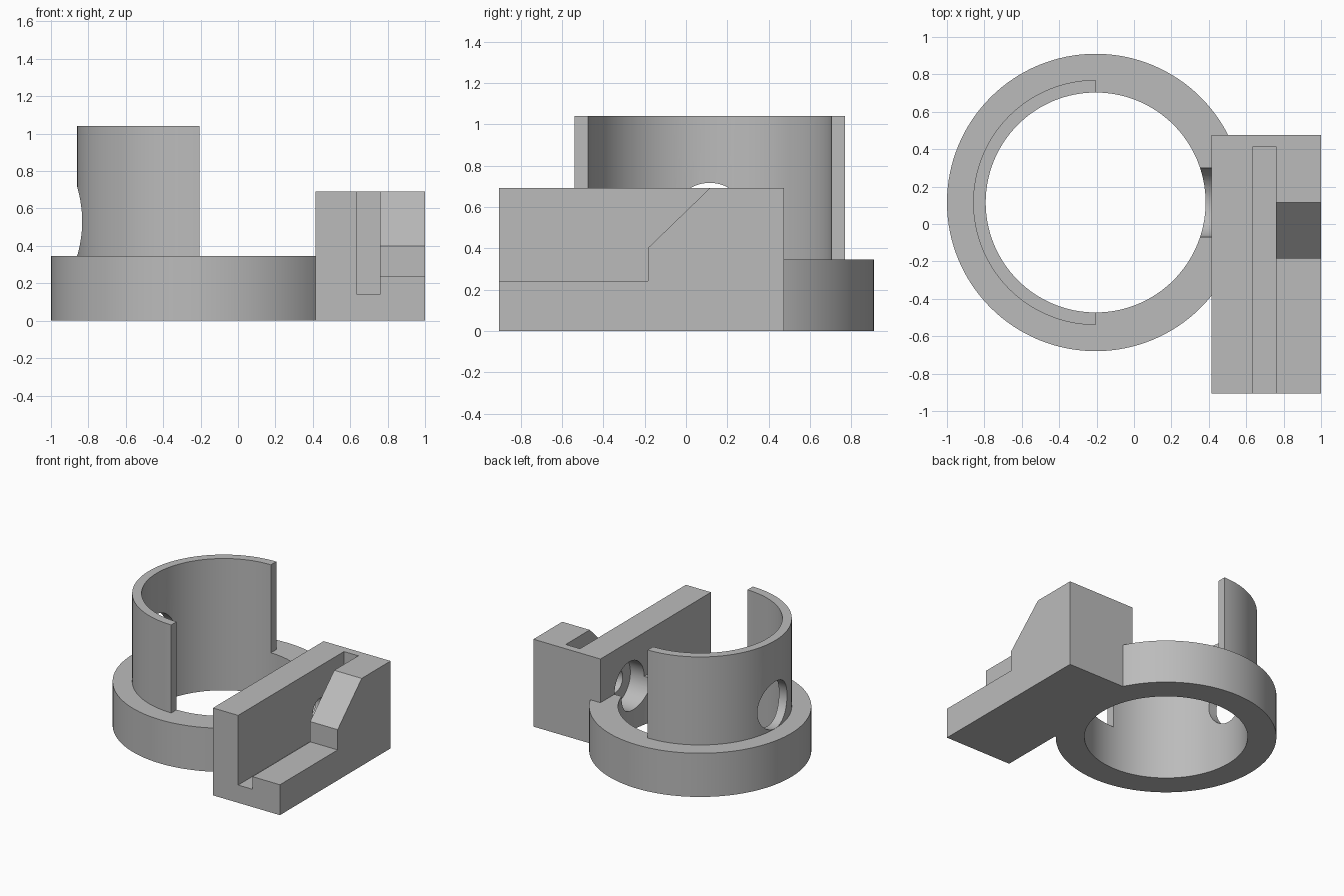
import bpy, bmesh, math

if "Cube" in bpy.data.objects:
    bpy.data.objects.remove(bpy.data.objects["Cube"])

CX, CY = -0.205, 0.115            # ring axis
R_OUT, R_WALL, R_IN = 0.795, 0.655, 0.588
RING_H, WALL_H, BLOCK_H = 0.345, 1.04, 0.69

grey = bpy.data.materials.new("plain_grey")
grey.diffuse_color = (0.5, 0.5, 0.5, 1)
grey.use_nodes = True
grey.node_tree.nodes["Principled BSDF"].inputs["Base Color"].default_value = grey.diffuse_color


def prism(name, pts, vec):
    """Solid made by extruding a closed 3D outline along vec."""
    bm = bmesh.new()
    face = bm.faces.new([bm.verts.new(p) for p in pts])
    out = bmesh.ops.extrude_face_region(bm, geom=[face])
    verts = [v for v in out["geom"] if isinstance(v, bmesh.types.BMVert)]
    bmesh.ops.translate(bm, vec=vec, verts=verts)
    bmesh.ops.recalc_face_normals(bm, faces=bm.faces)
    me = bpy.data.meshes.new(name)
    bm.to_mesh(me)
    bm.free()
    me.materials.append(grey)
    ob = bpy.data.objects.new(name, me)
    bpy.context.collection.objects.link(ob)
    return ob


def arc(r, a0, a1, n):
    return [(CX + r * math.cos(a0 + (a1 - a0) * i / n),
             CY + r * math.sin(a0 + (a1 - a0) * i / n)) for i in range(n + 1)]


def disc(name, r, z0, z1):
    return prism(name, [(x, y, z0) for x, y in arc(r, 0, math.tau, 128)[:-1]], (0, 0, z1 - z0))


def bore(name, r, z, x0, x1):
    """Cylinder lying along x, on the ring's centre plane."""
    pts = [(x0, CY + r * math.cos(math.tau * i / 64), z + r * math.sin(math.tau * i / 64))
           for i in range(64)]
    return prism(name, pts, (x1 - x0, 0, 0))


def combine(ob, other, operation):
    mod = ob.modifiers.new("bool", 'BOOLEAN')
    mod.operation, mod.solver, mod.object = operation, 'EXACT', other
    bpy.context.view_layer.objects.active = ob
    bpy.ops.object.modifier_apply(modifier=mod.name)
    bpy.data.objects.remove(other)


# Side block: rear profile extruded across x, then a slot
block = prism("side_block", [(0.415, y, z) for y, z in (
    (-0.905, 0), (0.475, 0), (0.475, BLOCK_H), (-0.905, BLOCK_H))], (0.585, 0, 0))
step = prism("step_cutter", [(0.76, y, z) for y, z in (
    (-1, 0.24), (-0.185, 0.24), (-0.185, 0.4), (0.115, BLOCK_H), (0.115, 0.8), (-1, 0.8))],
    (0.4, 0, 0))
combine(block, step, 'DIFFERENCE')
slot = prism("slot_cutter", [(0.635, y, z) for y, z in (
    (-1, 0.14), (0.415, 0.14), (0.415, 0.8), (-1, 0.8))], (0.125, 0, 0))
combine(block, slot, 'DIFFERENCE')

# Base ring joined to the block
base = disc("base_ring_and_block", R_OUT, 0, RING_H)
combine(base, disc("ring_hole", R_IN, -0.1, 0.5), 'DIFFERENCE')
combine(base, block, 'UNION')

# Stepped bolt hole from the ring's inside into the slot
combine(base, bore("counterbore", 0.185, 0.345, 0.2, 0.535), 'DIFFERENCE')
combine(base, bore("bolt_hole", 0.09, 0.345, 0.5, 0.7), 'DIFFERENCE')

# Half-round upright wall with an access hole
outline = arc(R_WALL, math.pi / 2, math.pi * 1.5, 64) + arc(R_IN, math.pi * 1.5, math.pi / 2, 64)
wall = prism("half_round_wall", [(x, y, RING_H) for x, y in outline], (0, 0, WALL_H - RING_H))
combine(wall, bore("access_hole", 0.185, 0.531, -1.2, -0.5), 'DIFFERENCE')

for ob in (base, wall):
    bpy.ops.object.select_all(action='DESELECT')
    ob.select_set(True)
    bpy.context.view_layer.objects.active = ob
    bpy.ops.object.shade_smooth_by_angle(angle=math.radians(30))
